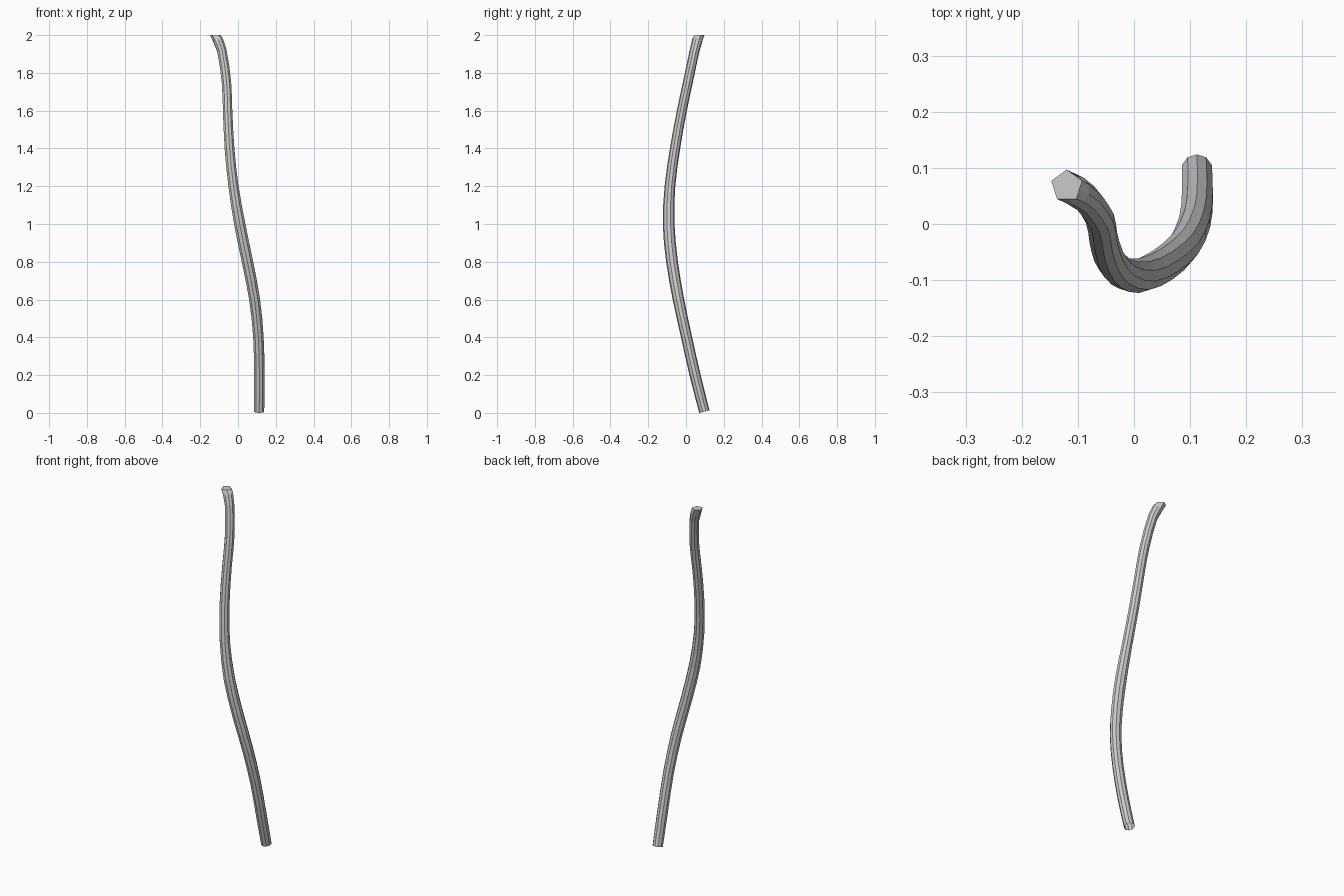
import bpy, bmesh, math
from mathutils import Vector

if "Cube" in bpy.data.objects:
    bpy.data.objects.remove(bpy.data.objects["Cube"])

# Centre line of the bent pole: x, y, z, radius
PATH = [
    (0.112, 0.097, 0.006, 0.028), (0.113, 0.048, 0.20, 0.029),
    (0.108, 0.003, 0.40, 0.029), (0.088, -0.040, 0.60, 0.030),
    (0.050, -0.074, 0.80, 0.031), (0.009, -0.092, 1.00, 0.031),
    (-0.024, -0.085, 1.20, 0.028), (-0.045, -0.058, 1.40, 0.027),
    (-0.055, -0.022, 1.60, 0.026), (-0.061, 0.010, 1.75, 0.026),
    (-0.086, 0.046, 1.92, 0.026), (-0.120, 0.068, 2.00, 0.029),
]
SIDES = 10


def smooth_path(pts):
    """Add one Catmull-Rom midpoint between neighbouring points."""
    p = [Vector(q) for q in pts]
    out = []
    for i in range(len(p) - 1):
        a, b = p[max(i - 1, 0)], p[i + 1]
        d = p[min(i + 2, len(p) - 1)]
        out += [p[i], (p[i] + b) * 0.5625 - (a + d) * 0.0625]
    return out + [p[-1]]


path = smooth_path(PATH)
bm = bmesh.new()
rings = []
last = len(path) - 1
for i, q in enumerate(path):
    centre, radius = q.xyz, q.w
    tangent = (path[min(i + 1, last)].xyz - path[max(i - 1, 0)].xyz).normalized()
    if i == last:
        tangent = Vector((0, 0, 1))      # flat level top
    u = (Vector((1, 0, 0)) - tangent * tangent.x).normalized()
    v = tangent.cross(u)
    ring = []
    for k in range(SIDES):
        a = math.pi / 2 + 2 * math.pi * k / SIDES
        # top end tapers to a five-sided outline
        r = radius * (math.cos(math.pi / 5) if i == last and k % 2 else 1)
        ring.append(bm.verts.new(centre + u * r * math.cos(a) + v * r * math.sin(a)))
    rings.append(ring)

# Ground the lowest point
low = min(vt.co.z for vt in rings[0])
for vt in rings[0]:
    vt.co.z -= low

# Side walls, closed top, open bottom
for r0, r1 in zip(rings, rings[1:]):
    for k in range(SIDES):
        n = (k + 1) % SIDES
        bm.faces.new((r0[k], r0[n], r1[n], r1[k]))
bm.faces.new(rings[-1])

mesh = bpy.data.meshes.new("bent_pole")
bm.to_mesh(mesh)
bm.free()
pole = bpy.data.objects.new("bent_pole", mesh)
bpy.context.collection.objects.link(pole)
